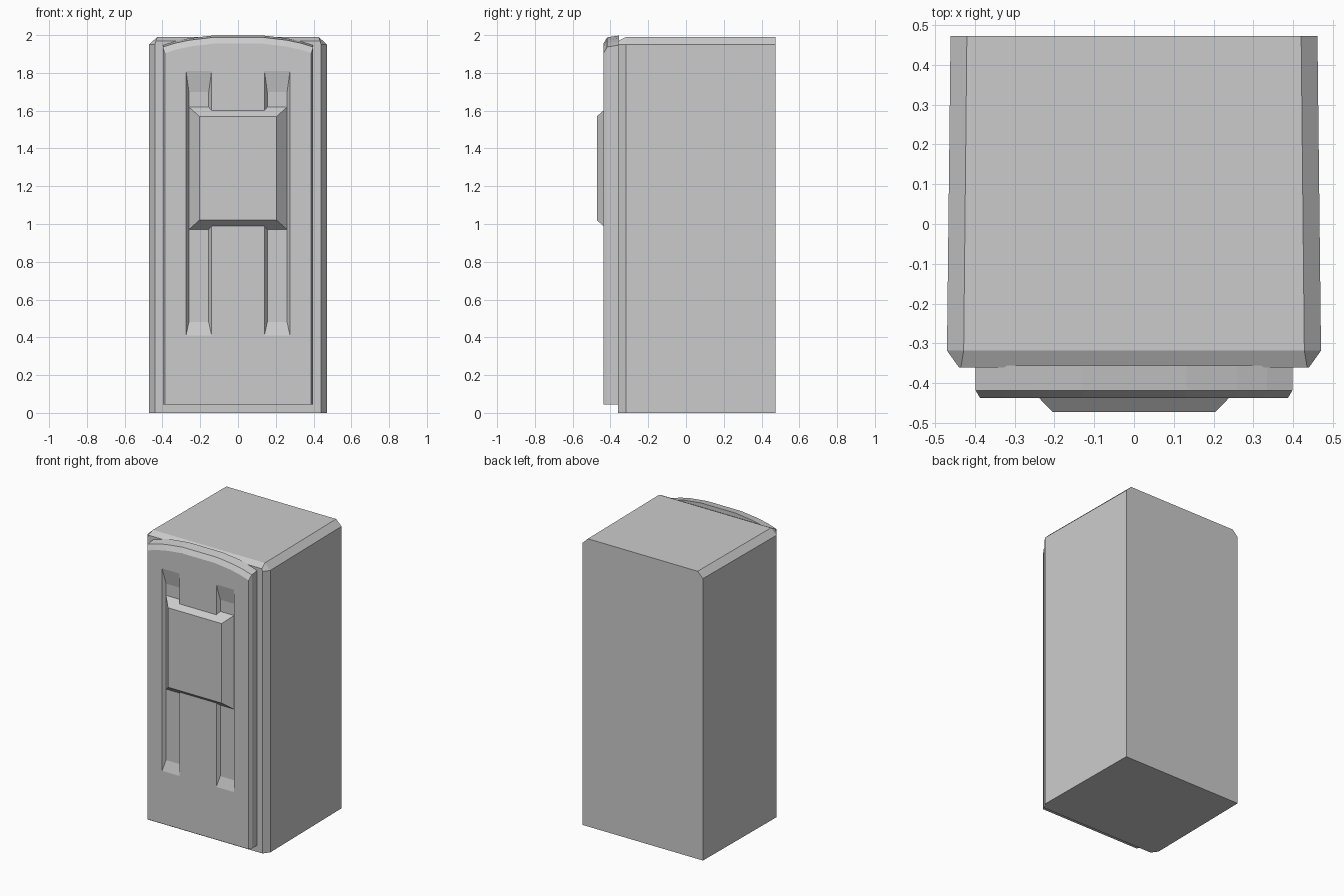
import bpy, bmesh

if "Cube" in bpy.data.objects:
    bpy.data.objects.remove(bpy.data.objects["Cube"])


def loft(name, sections):
    """Join closed xz outlines, each given as (y, [(x, z), ...]), into a capped solid."""
    bm = bmesh.new()
    rings = [[bm.verts.new((x, y, z)) for x, z in pts] for y, pts in sections]
    n = len(rings[0])
    for a, b in zip(rings, rings[1:]):
        for i in range(n):
            j = (i + 1) % n
            bm.faces.new((a[i], a[j], b[j], b[i]))
    bm.faces.new(rings[0])
    bm.faces.new(rings[-1])
    bmesh.ops.recalc_face_normals(bm, faces=bm.faces)
    mesh = bpy.data.meshes.new(name)
    bm.to_mesh(mesh)
    bm.free()
    obj = bpy.data.objects.new(name, mesh)
    bpy.context.collection.objects.link(obj)
    return obj


def mirrored(half):
    """Right half outline from bottom to top, completed on the left."""
    return half + [(-x, z) for x, z in reversed(half)]


def rect(x0, x1, z0, z1):
    return [(x0, z0), (x1, z0), (x1, z1), (x0, z1)]


# Cabinet with chamfered top and front edges, slightly narrower at the back
loft("cabinet_body", [
    (-0.36, mirrored([(0.44, 0), (0.44, 1.95), (0.435, 1.968)])),
    (-0.318, mirrored([(0.47, 0), (0.47, 1.95), (0.428, 1.99)])),
    (0.473, mirrored([(0.461, 0), (0.461, 1.95), (0.42, 1.99)])),
])

# Door with arched top and bevelled front rim
ARCH = [(1.0, 1.947), (0.84, 1.967), (0.65, 1.983), (0.33, 1.998)]


def door_outline(half_width, drop):
    pts = [(half_width, 0.045)]
    pts += [(half_width * f, z - drop) for f, z in ARCH]
    return mirrored(pts)


door = loft("door", [
    (-0.437, door_outline(0.387, 0.043)),
    (-0.418, door_outline(0.398, 0.01)),
    (-0.355, door_outline(0.398, 0.0)),
])

# Two sloped-end grooves cut into the door
for side in (-1, 1):
    cutter = loft("groove_cutter", [
        (-0.459, rect(side * 0.125, side * 0.29, 0.34, 1.92)),
        (-0.415, rect(side * 0.155, side * 0.26, 0.48, 1.70)),
    ])
    cutter.hide_render = True
    mod = door.modifiers.new("groove", "BOOLEAN")
    mod.operation = "DIFFERENCE"
    mod.solver = "EXACT"
    mod.object = cutter
    bpy.context.view_layer.objects.active = door
    bpy.ops.object.modifier_apply(modifier=mod.name)
    bpy.data.objects.remove(cutter)

# Raised centre panel bridging the grooves
loft("raised_panel", [
    (-0.472, rect(-0.205, 0.205, 1.02, 1.57)),
    (-0.414, rect(-0.261, 0.261, 0.97, 1.62)),
])
